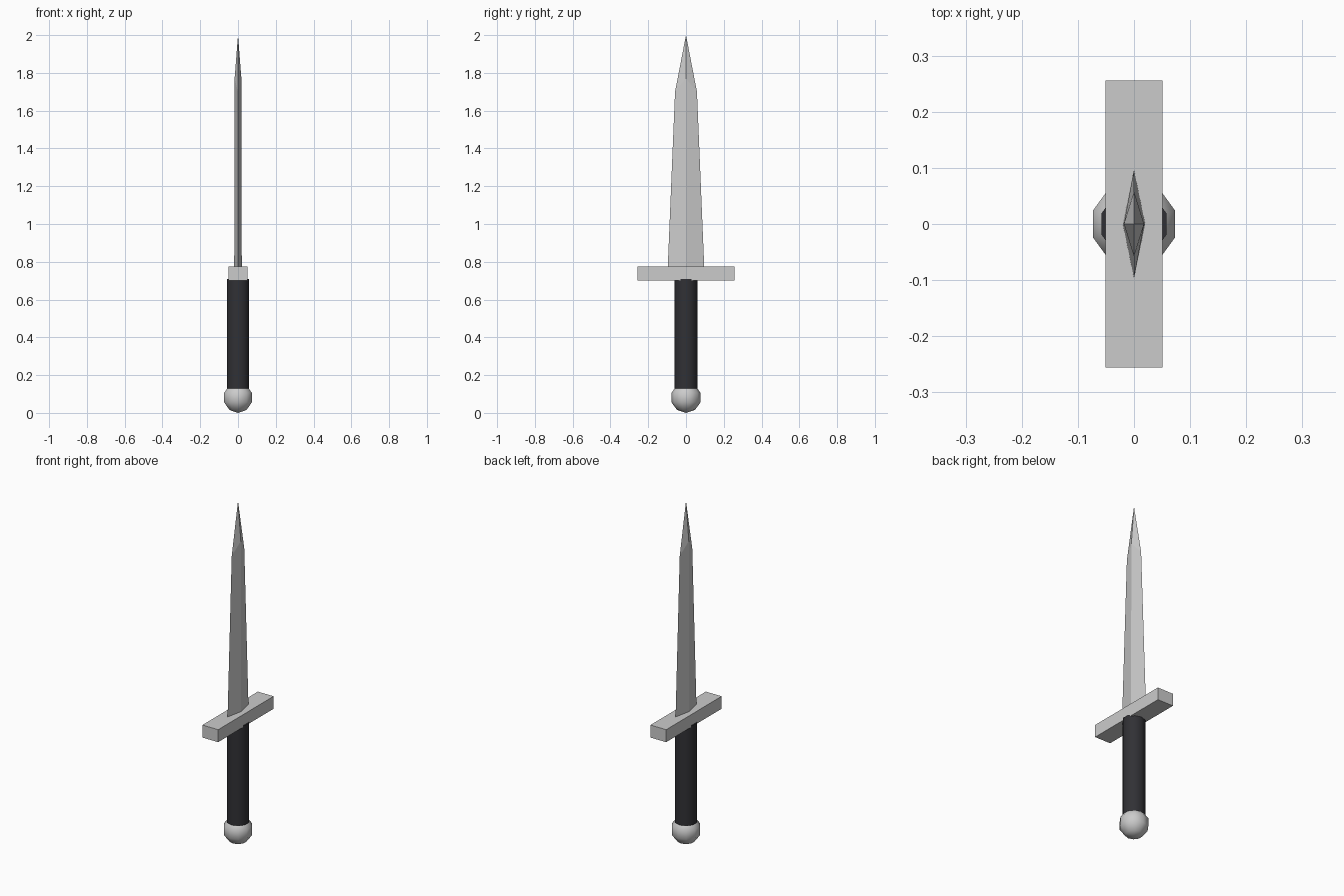
import bpy, bmesh

if "Cube" in bpy.data.objects:
    bpy.data.objects.remove(bpy.data.objects["Cube"])


def shade_smooth(obj, angle=0.7):
    bpy.ops.object.select_all(action='DESELECT')
    obj.select_set(True)
    bpy.context.view_layer.objects.active = obj
    bpy.ops.object.shade_smooth_by_angle(angle=angle)


# Pommel: low-poly ball, smooth shaded
bpy.ops.mesh.primitive_uv_sphere_add(segments=10, ring_count=5, radius=0.081, location=(0, 0, 0.081))
pommel = bpy.context.object
pommel.name = "pommel"
bpy.ops.object.shade_smooth()

# Grip: ten-sided dark handle
bpy.ops.mesh.primitive_cylinder_add(vertices=10, radius=0.061, depth=0.59, location=(0, 0, 0.415))
grip = bpy.context.object
grip.name = "grip"
shade_smooth(grip)
black = bpy.data.materials.new("black_wrap")
black.diffuse_color = (0.03, 0.03, 0.035, 1)
black.use_nodes = True
black.node_tree.nodes["Principled BSDF"].inputs["Base Color"].default_value = black.diffuse_color
grip.data.materials.append(black)

# Crossguard: plain bar
bpy.ops.mesh.primitive_cube_add(size=1, location=(0, 0, 0.7375))
guard = bpy.context.object
guard.name = "crossguard"
guard.scale = (0.102, 0.512, 0.073)

# Blade: diamond section, edges and central ridge converge on the tip
bm = bmesh.new()


def diamond(hx, hy, z_ridge, z_edge):
    return [bm.verts.new(p) for p in ((hx, 0, z_ridge), (0, hy, z_edge), (-hx, 0, z_ridge), (0, -hy, z_edge))]


base = diamond(0.02, 0.097, 0.76, 0.76)
shoulder = diamond(0.018, 0.058, 1.77, 1.70)
tip = bm.verts.new((0, 0, 2.0))
bm.faces.new(base[::-1])
for i in range(4):
    j = (i + 1) % 4
    bm.faces.new((base[i], base[j], shoulder[j], shoulder[i]))
    bm.faces.new((shoulder[i], shoulder[j], tip))
mesh = bpy.data.meshes.new("blade")
bm.to_mesh(mesh)
bm.free()
bpy.context.collection.objects.link(bpy.data.objects.new("blade", mesh))
